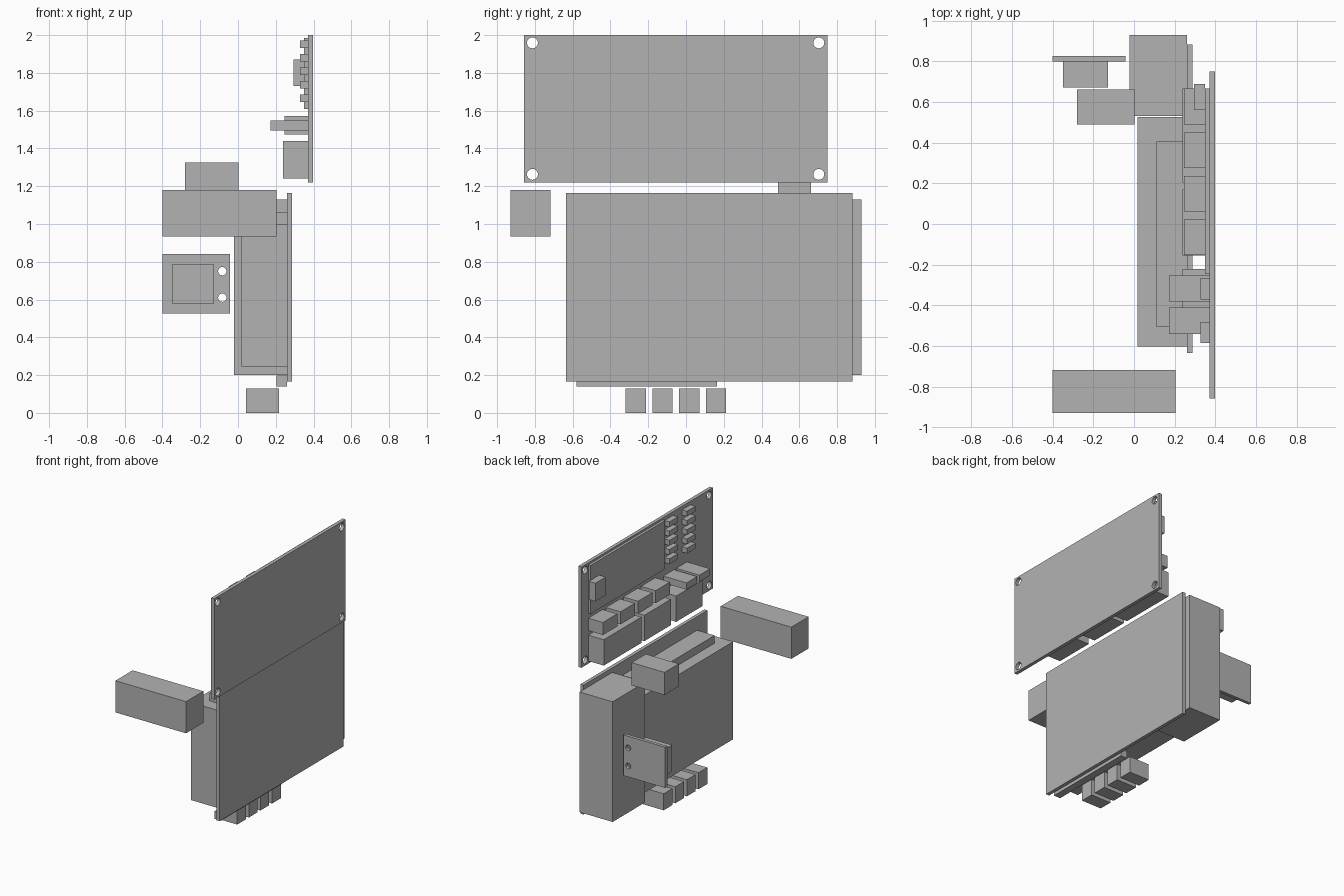
import bpy
from mathutils import Matrix, Vector
import math

cube = bpy.data.objects.get("Cube")
if cube:
    bpy.data.objects.remove(cube, do_unlink=True)

grey = bpy.data.materials.new("plain_grey")
grey.use_nodes = True
colour = (0.45, 0.45, 0.45, 1)
grey.diffuse_color = colour
grey.node_tree.nodes["Principled BSDF"].inputs["Base Color"].default_value = colour


def box(name, x, y, z):
    """Box from its (low, high) extents on each axis."""
    bpy.ops.mesh.primitive_cube_add(size=1)
    ob = bpy.context.object
    ob.name = name
    spans = (x, y, z)
    size = [b - a for a, b in spans]
    centre = Vector([(a + b) / 2 for a, b in spans])
    ob.data.transform(Matrix.Translation(centre) @ Matrix.Diagonal((*size, 1)))
    ob.data.materials.append(grey)
    return ob


def drill(ob, centres, radius, rotation):
    """Cut round mounting holes through a plate."""
    for c in centres:
        bpy.ops.mesh.primitive_cylinder_add(
            vertices=24, radius=radius, depth=0.2, location=c, rotation=rotation)
        cutter = bpy.context.object
        cutter.hide_render = True
        mod = ob.modifiers.new("hole", 'BOOLEAN')
        mod.operation = 'DIFFERENCE'
        mod.solver = 'EXACT'
        mod.object = cutter
        bpy.context.view_layer.objects.active = ob
        bpy.ops.object.modifier_apply(modifier=mod.name)
        bpy.data.objects.remove(cutter, do_unlink=True)


# Upper circuit board with corner holes
FACE = 0.37
board = box("upper_board", (FACE, 0.397), (-0.857, 0.75), (1.22, 2.0))
drill(board, [(0.38, y, z) for y in (-0.813, 0.703) for z in (1.263, 1.959)],
      0.029, (0, math.pi / 2, 0))

# Module plate and its small chip
box("module_plate", (0.35, FACE), (-0.245, 0.665), (1.61, 1.985))
box("module_chip", (0.295, 0.35), (0.56, 0.688), (1.73, 1.87))

# Two columns of small pin blocks
for col, y in enumerate((-0.37, -0.585)):
    for row in range(5):
        z = 1.645 + row * 0.0715
        box(f"pin_block_{col}_{row}", (0.328, FACE), (y, y + 0.104), (z, z + 0.041))

# Large terminal blocks along the lower edge
for i, y in enumerate(((0.205, 0.665), (-0.155, 0.17), (-0.54, -0.22))):
    box(f"terminal_block_{i}", (0.238, FACE), y, (1.24, 1.44))

# Row of plug sockets above the terminals
for i in range(4):
    y = 0.49 - i * 0.2145
    box(f"plug_socket_{i}", (0.245, FACE), (y, y + 0.175), (1.475, 1.572))

# Two flat side connectors
for i, y in enumerate((-0.382, -0.54)):
    box(f"flat_connector_{i}", (0.172, FACE), (y, y + 0.13), (1.495, 1.547))

# Lower backing panel and the housings on it
box("backing_panel", (0.26, 0.287), (-0.634, 0.882), (0.165, 1.165))
box("power_housing", (-0.022, 0.26), (0.53, 0.928), (0.2, 1.13))
box("main_housing", (0.018, 0.26), (-0.603, 0.525), (0.245, 1.0))
box("housing_ridge", (0.11, 0.26), (-0.507, 0.405), (0.98, 1.06))
box("bottom_strip", (0.203, 0.26), (-0.58, 0.165), (0.14, 0.197))

# Row of loose blocks underneath
for i in range(4):
    y = -0.32 + i * 0.142
    box(f"lower_block_{i}", (0.042, 0.217), (y, y + 0.107), (0, 0.128))

# Separate blocks in front and on top
box("front_bar", (-0.4, 0.205), (-0.928, -0.717), (0.935, 1.18))
box("top_block", (-0.28, 0.002), (0.488, 0.662), (1.15, 1.325))

# Rear sensor plate with two holes and its body
plate = box("sensor_plate", (-0.4, -0.042), (0.8, 0.825), (0.525, 0.84))
drill(plate, [(-0.083, 0.81, z) for z in (0.61, 0.75)], 0.022, (math.pi / 2, 0, 0))
box("sensor_body", (-0.35, -0.127), (0.67, 0.8), (0.58, 0.785))
